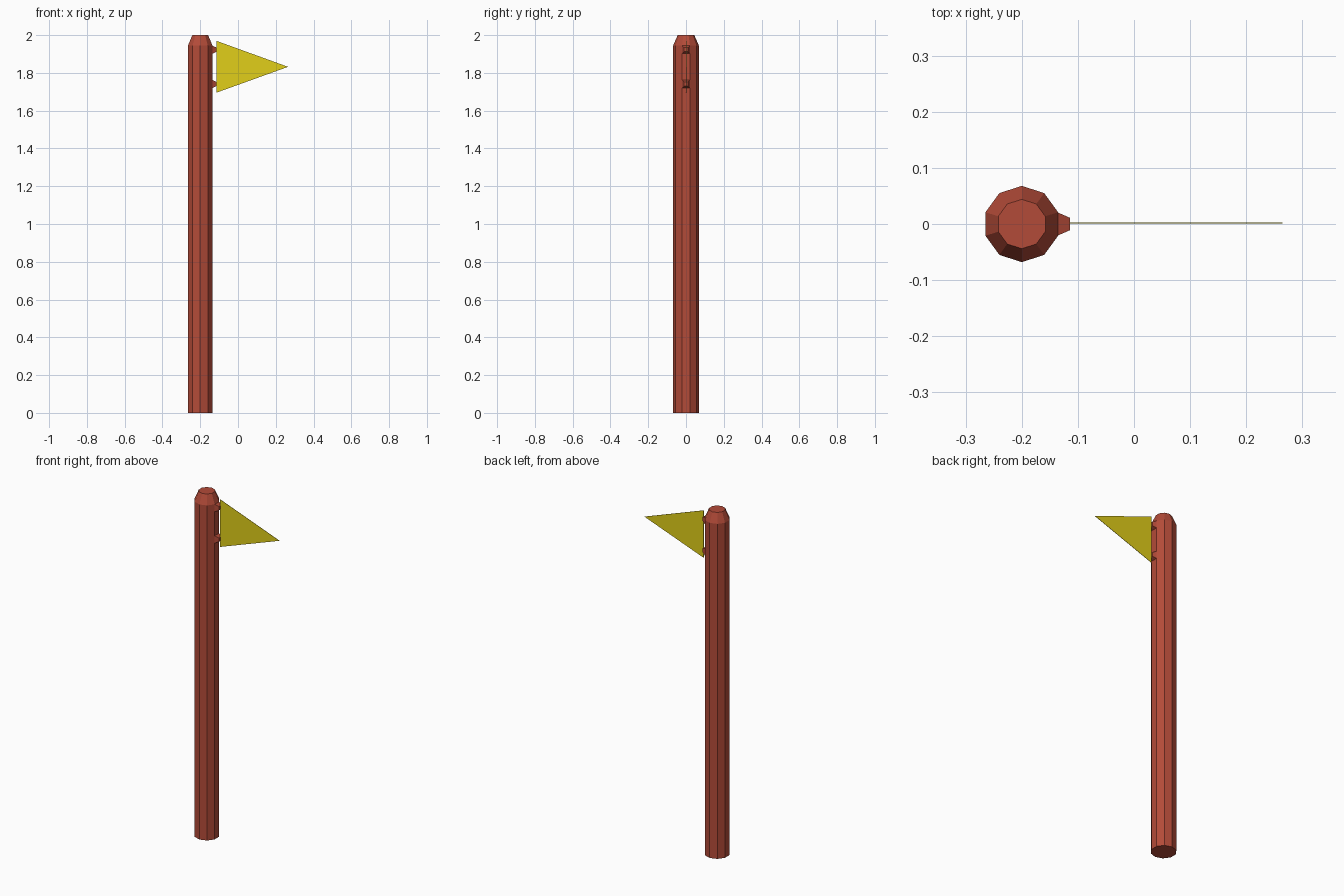
import bpy, math

if "Cube" in bpy.data.objects:
    bpy.data.objects.remove(bpy.data.objects["Cube"])

def material(name, rgb):
    m = bpy.data.materials.new(name)
    m.diffuse_color = (*rgb, 1)
    m.use_nodes = True
    m.node_tree.nodes["Principled BSDF"].inputs["Base Color"].default_value = m.diffuse_color
    return m

RED = material("red_paint", (0.45, 0.07, 0.04))
YELLOW = material("yellow_cloth", (0.75, 0.62, 0.01))

def loft(name, rings, mat):
    """Join equal-sized rings of points into a capped solid."""
    n = len(rings[0])
    verts = [p for r in rings for p in r]
    faces = [list(range(n))[::-1], [len(verts) - n + i for i in range(n)]]
    for k in range(len(rings) - 1):
        for i in range(n):
            j = (i + 1) % n
            faces.append((k*n + i, k*n + j, (k+1)*n + j, (k+1)*n + i))
    me = bpy.data.meshes.new(name)
    me.from_pydata(verts, [], faces)
    me.materials.append(mat)
    ob = bpy.data.objects.new(name, me)
    bpy.context.collection.objects.link(ob)
    return ob

# Ten-sided pole with a chamfered top
def decagon(r, z):
    return [(-0.2 + r * math.cos(math.radians(18 + 36 * i)),
             r * math.sin(math.radians(18 + 36 * i)), z) for i in range(10)]

loft("pole", [decagon(0.068, 0), decagon(0.068, 1.945), decagon(0.044, 2)], RED)

# Tapered brackets holding the flag
def rect(x, hy, z, hz):
    return [(x, -hy, z - hz), (x, hy, z - hz), (x, hy, z + hz), (x, -hy, z + hz)]

for name, z in (("upper_bracket", 1.923), ("lower_bracket", 1.741)):
    loft(name, [rect(-0.137, 0.021, z, 0.022), rect(-0.114, 0.011, z, 0.011)], RED)

# Thin triangular flag
def triangle(y):
    return [(-0.115, y, 1.97), (-0.115, y, 1.695), (0.265, y, 1.832)]

loft("flag", [triangle(0.003), triangle(0.001)][::-1], YELLOW).data.flip_normals()
